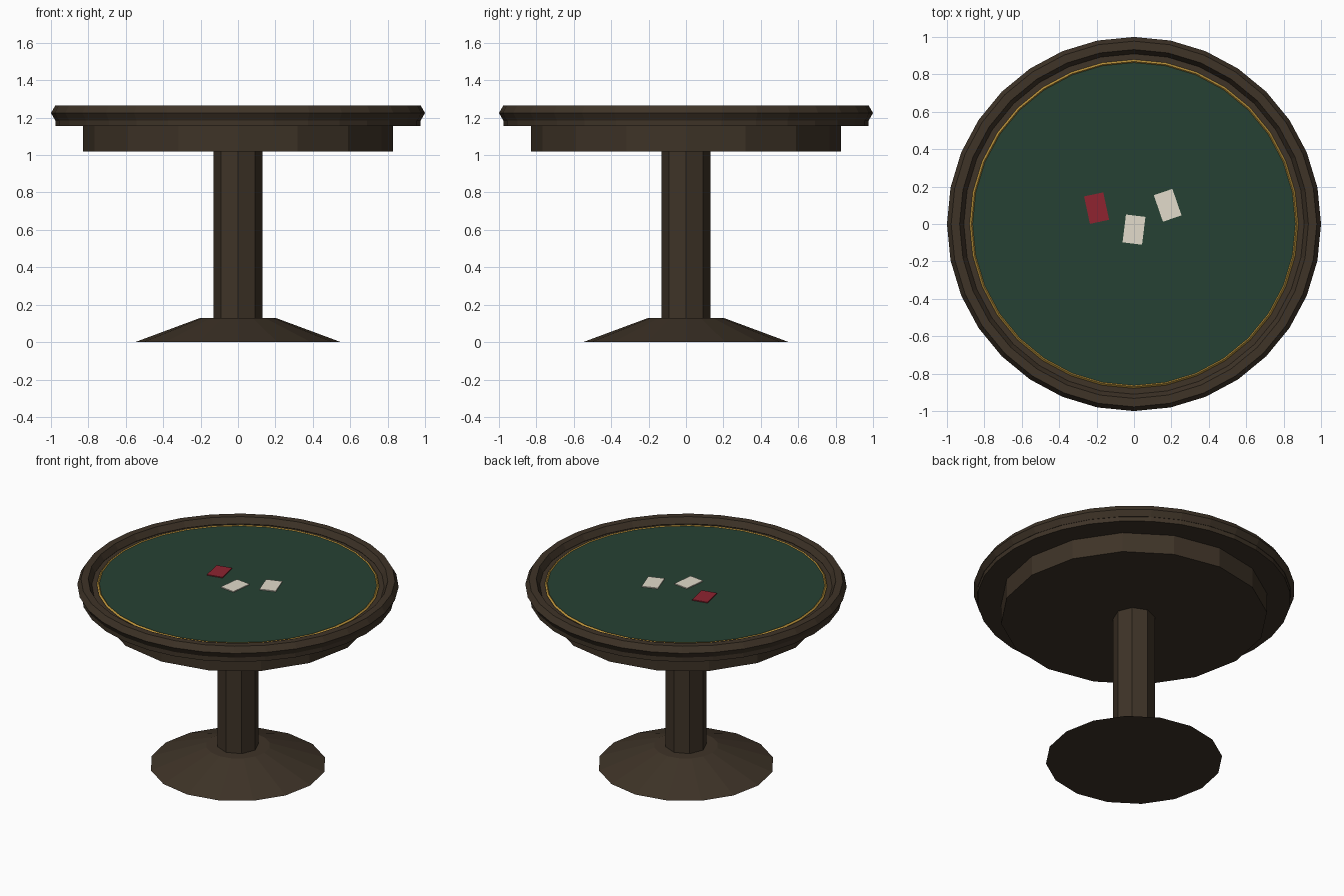
import bpy
import math

# Remove the default cube
cube = bpy.data.objects.get("Cube")
if cube:
    bpy.data.objects.remove(cube, do_unlink=True)


def to_linear(c):
    c /= 255
    return c / 12.92 if c <= 0.04045 else ((c + 0.055) / 1.055) ** 2.4


def make_material(name, r, g, b):
    colour = (to_linear(r), to_linear(g), to_linear(b), 1)
    mat = bpy.data.materials.new(name)
    mat.use_nodes = True
    mat.diffuse_color = colour
    shader = next(n for n in mat.node_tree.nodes if n.type == 'BSDF_PRINCIPLED')
    shader.inputs["Base Color"].default_value = colour
    shader.inputs["Roughness"].default_value = 0.8
    return mat


wood = make_material("dark wood", 62, 51, 39)
felt = make_material("green felt", 38, 65, 51)
gold = make_material("gold trim", 186, 146, 58)
ivory = make_material("ivory card", 226, 219, 203)
red = make_material("red card back", 142, 35, 48)


def finish(name, mat):
    obj = bpy.context.object
    obj.name = name
    obj.data.materials.append(mat)
    return obj


def drum(name, mat, sides, r_bottom, r_top, z0, z1):
    """Upright flat-sided drum or truncated cone with a corner on the x axis."""
    bpy.ops.mesh.primitive_cone_add(
        vertices=sides, radius1=r_bottom, radius2=r_top,
        depth=z1 - z0, location=(0, 0, (z0 + z1) / 2))
    return finish(name, mat)


def ring(name, mat, sides, tube_sides, radius, tube, z):
    bpy.ops.mesh.primitive_torus_add(
        major_segments=sides, minor_segments=tube_sides,
        major_radius=radius, minor_radius=tube, location=(0, 0, z))
    return finish(name, mat)


def card(name, mat, x, y, degrees):
    bpy.ops.mesh.primitive_cube_add(
        size=1, location=(x, y, FELT_TOP + 0.003),
        rotation=(0, 0, math.radians(degrees)))
    bpy.context.object.scale = (0.105, 0.15, 0.006)
    return finish(name, mat)


FELT_TOP = 1.232

# Pedestal
drum("pedestal_base", wood, 16, 0.55, 0.2, 0, 0.13)
drum("column", wood, 8, 0.13, 0.13, 0.12, 1.03)

# Table top
drum("apron", wood, 16, 0.83, 0.83, 1.02, 1.16)
drum("table_slab", wood, 32, 0.975, 0.975, 1.155, 1.222)
ring("padded_rim", wood, 32, 6, 0.955, 0.045, 1.225)
drum("felt_surface", felt, 32, 0.867, 0.867, 1.215, FELT_TOP)
ring("gold_trim", gold, 32, 4, 0.869, 0.01, 1.228)

# Playing cards
card("card_face_down", red, -0.2, 0.085, 12)
card("card_centre", ivory, 0, -0.03, -7)
card("card_side", ivory, 0.18, 0.1, 19)
